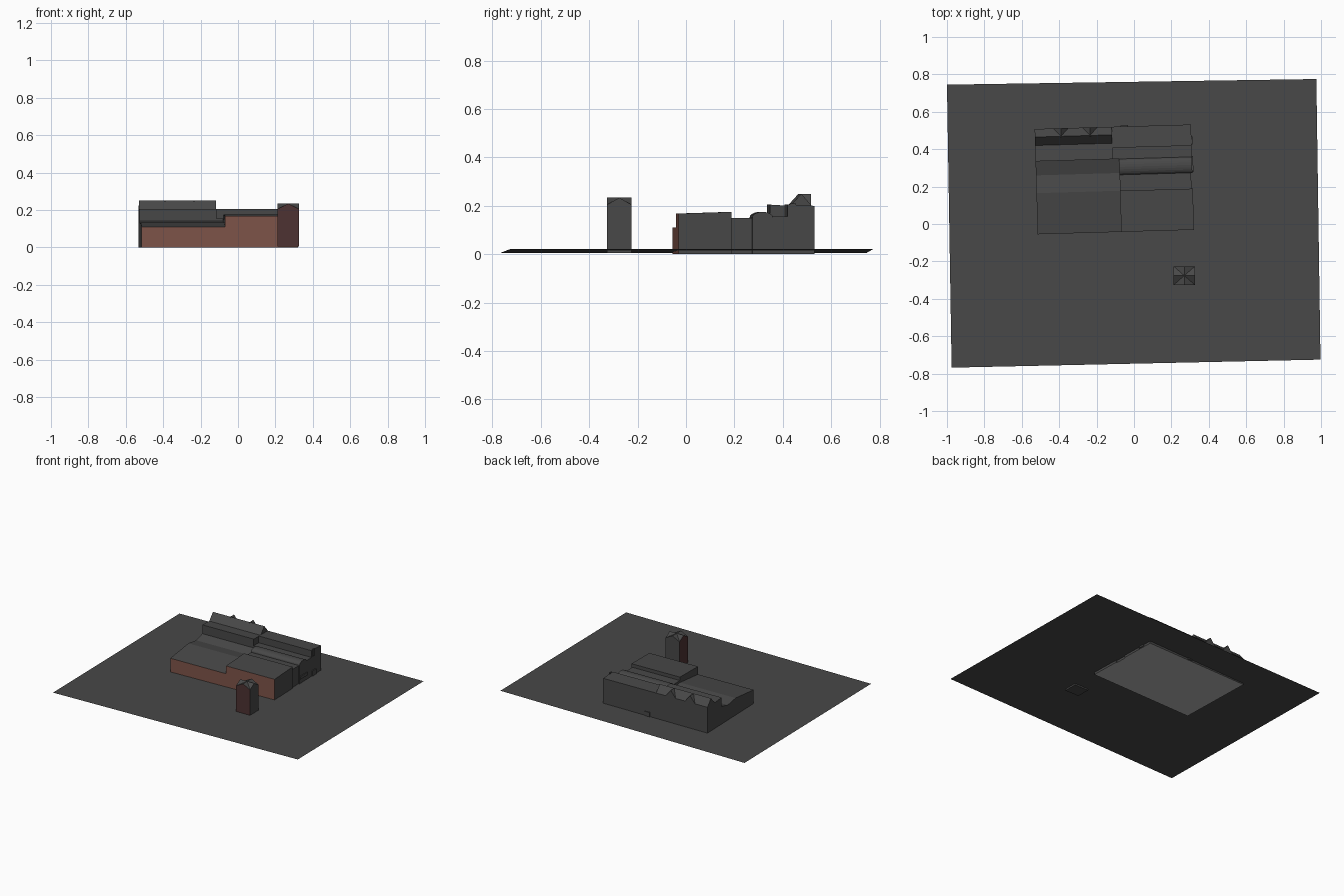
import bpy, bmesh, math
from mathutils import Matrix, Vector

if "Cube" in bpy.data.objects:
    bpy.data.objects.remove(bpy.data.objects["Cube"])


def material(name, rgb):
    m = bpy.data.materials.new(name)
    m.diffuse_color = (*rgb, 1)
    m.use_nodes = True
    m.node_tree.nodes["Principled BSDF"].inputs["Base Color"].default_value = m.diffuse_color
    return m


GRAY = material("dark gray", (0.065, 0.065, 0.065))
BRICK = material("brick red", (0.21, 0.088, 0.066))
MAROON = material("dark maroon", (0.075, 0.032, 0.032))
PALE = material("pale gray", (0.45, 0.45, 0.45))

# The building is turned slightly; u runs along its front, v towards its back
SITE = Matrix.Translation((-0.515, -0.055, 0)) @ Matrix.Rotation(math.radians(1.65), 4, 'Z')


def finish(name, bm, mats, rule=None, matrix=None):
    bmesh.ops.recalc_face_normals(bm, faces=bm.faces[:])
    bm.normal_update()
    if rule:
        for f in bm.faces:
            f.material_index = rule(f)
    mesh = bpy.data.meshes.new(name)
    bm.to_mesh(mesh)
    bm.free()
    for m in mats:
        mesh.materials.append(m)
    ob = bpy.data.objects.new(name, mesh)
    bpy.context.collection.objects.link(ob)
    if matrix:
        ob.matrix_world = matrix
    return ob


def hall_rule(f):
    # pale underside, brick street front, gray elsewhere
    if f.normal.z < -0.9:
        return 2
    if f.normal.y < -0.9 and f.calc_center_median().y < 0.01:
        return 1
    return 0


def hall(name, u0, u1, profile):
    bm = bmesh.new()
    face = bm.faces.new([bm.verts.new((u0, v, z)) for v, z in profile])
    ext = bmesh.ops.extrude_face_region(bm, geom=[face])
    moved = [g for g in ext["geom"] if isinstance(g, bmesh.types.BMVert)]
    bmesh.ops.translate(bm, verts=moved, vec=(u1 - u0, 0, 0))
    return finish(name, bm, [GRAY, BRICK, PALE], hall_rule, SITE)


def box(name, u, v, z, mat):
    bm = bmesh.new()
    bmesh.ops.create_cube(bm, size=1)
    for p in bm.verts:
        p.co = Vector([r[0] if c < 0 else r[1] for c, r in zip(p.co, (u, v, z))])
    return finish(name, bm, [mat], None, SITE)


# Sloping sheet of ground
bm = bmesh.new()
corners = [(-0.975, -0.768), (0.997, -0.725), (0.975, 0.775), (-1.0, 0.745)]
bm.faces.new([bm.verts.new((x, y, 0.0135 + 0.0085 * x)) for x, y in corners])
finish("ground_sheet", bm, [GRAY])

# Left half: low front hall, tall stepped rear hall
hall("left_front_hall", 0, 0.447, [(0, 0), (0, 0.11), (0.22, 0.135), (0.315, 0.12),
                                   (0.39, 0.14), (0.39, 0)])
hall("left_rear_hall", 0, 0.412, [(0.39, 0), (0.39, 0.205), (0.475, 0.2), (0.52, 0.25),
                                  (0.563, 0.2), (0.563, 0)])

# Gabled dormers on the rear slope
for i, u in enumerate((0.14, 0.295)):
    bm = bmesh.new()
    for v in (0.515, 0.563):
        bm.faces.new([bm.verts.new(p) for p in
                      ((u - 0.04, v, 0.2), (u + 0.04, v, 0.2), (u, v, 0.25))])
    bmesh.ops.bridge_loops(bm, edges=bm.edges[:])
    finish(f"rear_dormer_{i + 1}", bm, [GRAY], None, SITE)

# Right half: front hall, vaulted middle, rear hall
hall("right_front_hall", 0.447, 0.836, [(0, 0), (0, 0.168), (0.22, 0.175), (0.22, 0)])
hall("right_gutter_hall", 0.447, 0.829, [(0.22, 0), (0.22, 0.15), (0.305, 0.15), (0.305, 0)])
arc = [(0.3475 - 0.0425 * math.cos(math.pi * i / 10),
        0.152 + 0.023 * math.sin(math.pi * i / 10)) for i in range(11)]
hall("vaulted_hall", 0.447, 0.836, [(0.305, 0)] + arc + [(0.39, 0)])
hall("right_rear_hall", 0.412, 0.836, [(0.39, 0), (0.39, 0.155), (0.45, 0.155), (0.45, 0.205),
                                       (0.563, 0.2), (0.563, 0)])

# Small fittings on the end and rear walls
box("end_window", (0.835, 0.842), (0.31, 0.395), (0.048, 0.07), GRAY)
box("end_door", (0.835, 0.842), (0.455, 0.5), (0.005, 0.055), GRAY)
box("rear_door", (0.46, 0.5), (0.562, 0.569), (0.005, 0.045), GRAY)
box("end_post", (0.832, 0.842), (0.46, 0.485), (0.16, 0.21), GRAY)

# Free-standing tower with a gable on each side
bm = bmesh.new()
cx, cy, hx, hy = 0.269, -0.276, 0.057, 0.05
ring = [(-1, -1), (0, -1), (1, -1), (1, 0), (1, 1), (0, 1), (-1, 1), (-1, 0)]
low = [bm.verts.new((cx + a * hx, cy + b * hy, 0.005)) for a, b in ring]
top = [bm.verts.new((cx + a * hx, cy + b * hy, 0.205 if a * b else 0.234)) for a, b in ring]
peak = bm.verts.new((cx, cy, 0.234))
bm.faces.new(low)
for i in range(8):
    j = (i + 1) % 8
    bm.faces.new((low[i], low[j], top[j], top[i]))
    bm.faces.new((top[i], top[j], peak))
finish("tower", bm, [GRAY, MAROON],
       lambda f: 1 if f.normal.y < -0.9 or f.normal.x < -0.9 else 0)
